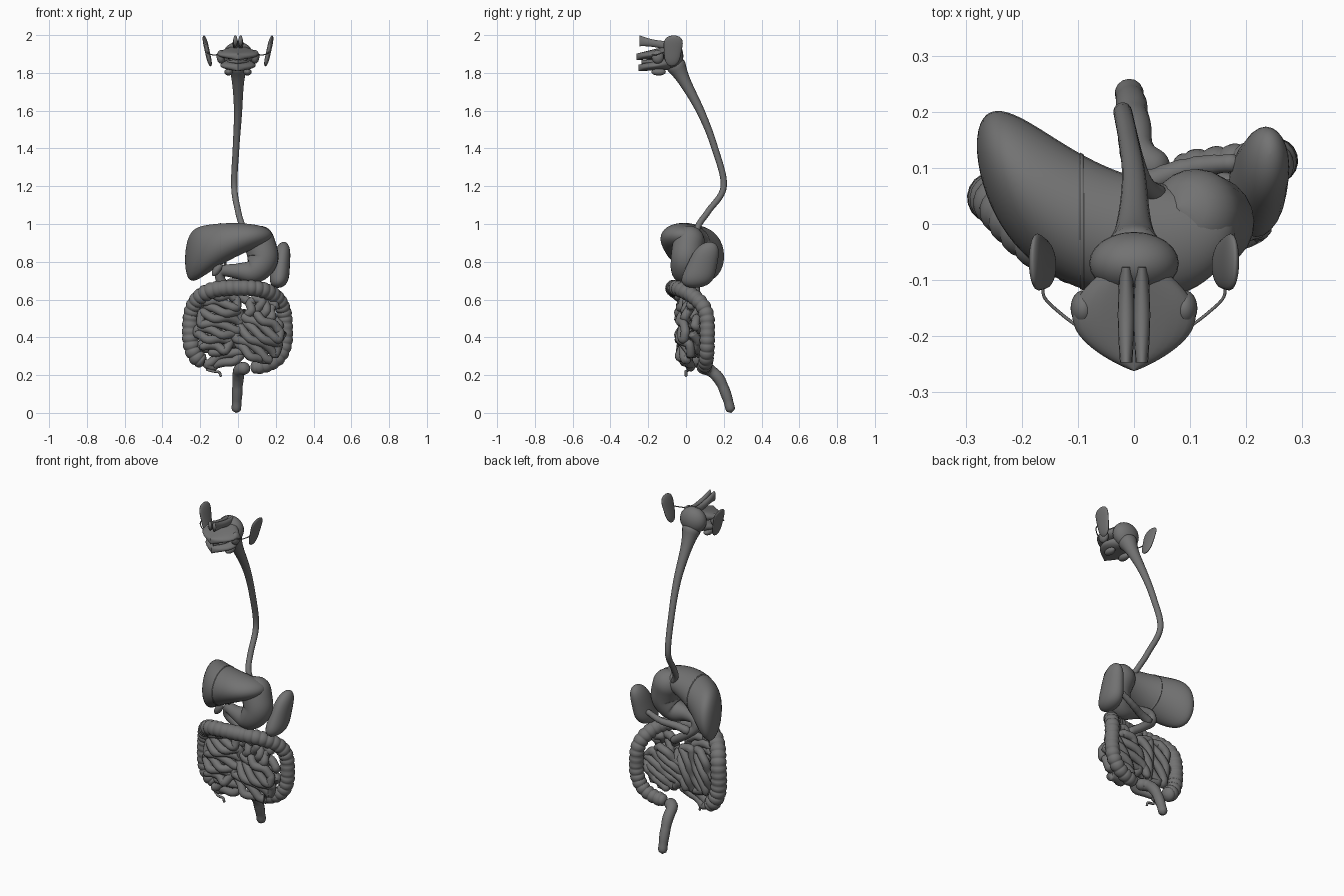
import bpy, bmesh
from math import sin, cos, pi, sqrt, copysign, exp
from mathutils import Vector, Matrix

if "Cube" in bpy.data.objects:
    bpy.data.objects.remove(bpy.data.objects["Cube"])

shade = 0.17
grey = (shade, shade, shade, 1)
mat = bpy.data.materials.new("dark grey")
mat.use_nodes = True
mat.diffuse_color = grey
mat.node_tree.nodes["Principled BSDF"].inputs["Base Color"].default_value = grey
X, Y, Z = Vector((1, 0, 0)), Vector((0, 1, 0)), Vector((0, 0, 1))


def finish(name, bm):
    bmesh.ops.recalc_face_normals(bm, faces=bm.faces)
    mesh = bpy.data.meshes.new(name)
    bm.to_mesh(mesh)
    bm.free()
    mesh.materials.append(mat)
    mesh.shade_smooth()
    obj = bpy.data.objects.new(name, mesh)
    bpy.context.collection.objects.link(obj)


def skin(name, sections, sides):
    """Join oval sections, each given as centre, axis u, axis v."""
    bm = bmesh.new()
    angles = [2 * pi * j / sides for j in range(sides)]
    rings = [[bm.verts.new(c + u * cos(w) + v * sin(w)) for w in angles]
             for c, u, v in sections]
    for ring, following in zip(rings, rings[1:]):
        for j in range(sides):
            k = (j + 1) % sides
            bm.faces.new((ring[j], ring[k], following[k], following[j]))
    bm.faces.new(rings[0])
    bm.faces.new(rings[-1])
    finish(name, bm)


def loft(name, rule, u, v, steps=24, sides=24):
    """Skin a rule that gives centre and both radii for a fraction of the length."""
    sections = []
    for i in range(steps + 1):
        # Cosine spacing packs sections towards the rounded ends
        centre, a, b = rule(.5 - .5 * cos(pi * i / steps))
        sections.append((Vector(centre), u * max(a, 0.001), v * max(b, 0.001)))
    skin(name, sections, sides)


def spline(keys, n):
    k = [Vector(p) for p in keys]
    k = [k[0] * 2 - k[1]] + k + [k[-1] * 2 - k[-2]]
    out = []
    for a, b, c, d in zip(k, k[1:], k[2:], k[3:]):
        for i in range(n):
            t = i / n
            out.append((b * 2 + (c - a) * t + (a * 2 - b * 5 + c * 4 - d) * t * t
                        + (b * 3 - a - c * 3 + d) * t ** 3) / 2)
    return out + [k[-2]]


def tube(name, keys, radius, n=8, sides=14, pouch=0, pitch=.036):
    """Round-ended tube; radius is a rule along the length, pouches are optional."""
    pts = spline(keys, n)
    last = len(pts) - 1
    runs = [0]
    for p, q in zip(pts, pts[1:]):
        runs.append(runs[-1] + (q - p).length)
    sections, u = [], Vector((.3, 1, .2))
    for i, p in enumerate(pts):
        along = (pts[min(i + 1, last)] - pts[max(i - 1, 0)]).normalized()
        u = (u - along * u.dot(along)).normalized()
        r = radius(i / last)
        inset = 1 - min(runs[i], runs[-1] - runs[i], r) / r
        r *= max(sqrt(1 - inset * inset), .05)
        r *= 1 - pouch + pouch * sqrt(abs(sin(pi * runs[i] / pitch)))
        sections.append((p, u * r, along.cross(u) * r))
    skin(name, sections, sides)


def ellipsoid(name, centre, size, tilt=0):
    bm = bmesh.new()
    place = Matrix.Translation(centre) @ Matrix.Rotation(tilt, 4, 'Y')
    bmesh.ops.create_uvsphere(bm, u_segments=24, v_segments=16, radius=1,
                              matrix=place @ Matrix.Diagonal((*size, 1)))
    finish(name, bm)


def coil(name, x, z, width, height, tilt, rows, y, bow):
    """Back-and-forth bowel loops inside a tilted oval."""
    keys = []
    for i in range(rows):
        t = (2 * i + 1) / rows - 1
        half = width * sqrt(1 - .75 * t * t)
        for step in (-1, -.8, -.3, .3, .8, 1):
            s = step * (-1) ** i
            px = half * s + .012 * sin(5 * i)
            pz = .011 * sin(4 * s + 2 * i) - t * height
            keys.append((x + px * cos(tilt) - pz * sin(tilt),
                         y + bow * (px / width) ** 2 + .012 * sin(3 * s + 2 * i),
                         z + px * sin(tilt) + pz * cos(tilt)))
    tube(name, keys, lambda t: .024, n=4, sides=10, pouch=.06, pitch=.03)


# Throat, with a funnel narrowing into the gullet
ellipsoid("throat", (0, -.07, 1.89), (.08, .056, .075))
tube("gullet", [(0, -.07, 1.87), (0, -.01, 1.76), (0, .08, 1.59), (-.01, .15, 1.41),
                (-.02, .2, 1.2), (0, .12, 1.07), (.02, .07, 1), (.05, .05, .94)],
     lambda t: .016 + .055 * exp(-8 * t), sides=18)


# Mouth: palate, lower jaw and tongue share one horseshoe outline
def mouth(name, front, z, rise, width, depth):
    loft(name, lambda t: ((0, front + .17 * t, z + rise * t),
                          width * sin(.8 * pi * t ** .85), depth * (1 + t) / 2), X, Z)


mouth("palate", -.262, 1.885, .025, .11, .034)
mouth("lower_jaw", -.252, 1.826, .025, .094, .034)
mouth("tongue", -.235, 1.858, 0, .06, .02)

# Paired parts of the head
for s, side in ((1, "left"), (-1, "right")):
    ellipsoid("cheek_" + side, (s * .09, -.15, 1.885), (.023, .032, .036))
    ellipsoid("jaw_gland_" + side, (s * .05, -.145, 1.805), (.022, .038, .019))
    loft("nasal_ridge_" + side,
         lambda t: ((s * .014, .17 * t - .247, 1.97 - .03 * t),
                    .011 + .004 * sin(pi * t), .02 + .04 * (t - .5) ** 2), X, Z, sides=14)
    # Flat leaf-shaped gland, broader at its top
    loft("salivary_gland_" + side,
         lambda t: ((s * (.145 + .036 * t), -.075 + .01 * t, 1.835 + .163 * t),
                    .013 * sqrt(1 - (2 * t - 1) ** 4),
                    (.037 + .02 * t) * sqrt(1 - (2 * t - 1) ** 4)), X, Y)
    tube("salivary_duct_" + side, [(s * .16, -.1, 1.915), (s * .16, -.13, 1.905),
                                   (s * .13, -.16, 1.895), (s * .09, -.19, 1.9)],
         lambda t: .003, sides=6)


# Liver: a deep right lobe sweeping forward to a thin left lobe
def liver(t, swell=1):
    u = 2 * t - 1
    centre = (.46 * t - .28, .14 - .46 * t + .31 * t * t, .81 + .25 * t - .12 * t * t)
    return (centre, swell * sqrt(1 - u ** 4) * (.14 - .05 * t),
            swell * sqrt(1 - u ** 8) * (.16 - .12 * t))


loft("liver", liver, Y, Z, steps=40, sides=30)
loft("liver_ligament", lambda t: liver(.4 + .015 * t, 1.015), Y, Z, steps=2, sides=30)
ellipsoid("gallbladder", (-.11, -.025, .76), (.02, .02, .042), .6)
tube("bile_duct", [(-.09, -.01, .79), (-.07, 0, .81), (-.07, .02, .77), (-.08, .03, .72)],
     lambda t: .007, sides=8)

# Stomach narrowing into the first bowel loop
tube("stomach", [(.08, .03, .985), (.12, .01, .88), (.13, 0, .81), (.08, -.01, .75),
                 (0, 0, .75), (-.08, .03, .75), (-.09, .04, .7), (-.02, .05, .64),
                 (.07, .03, .58)],
     lambda t: .023 + .06 / (1 + (t / .44) ** 6), sides=22)


# Spleen leaning back towards its top, and pancreas
def spleen(t):
    edge = sqrt(1 - (2 * t - 1) ** 4)
    return ((.212 + .03 * t, .045 + .08 * t, .662 + .243 * t),
            edge * (.057 - .018 * t), edge * (.097 - .035 * t))


loft("spleen", spleen, X, Y)
tube("pancreas", [(-.07, .06, .68), (.01, .07, .7), (.1, .1, .72), (.19, .11, .76)],
     lambda t: .026 - .01 * t, pouch=.15, pitch=.02)


# Large bowel: a pouched, rounded-square frame around the small bowel
def frame_point(t):
    angle = pi * (1.31 - 1.77 * t)
    x, z = (copysign(abs(f) ** .65, f) for f in (cos(angle), sin(angle)))
    return ((.252 - .012 * max(0, z)) * x, .08 + .033 * x - .14 * max(0, z) ** 3,
            .45 + .212 * z)


tube("large_bowel", [frame_point(i / 40) for i in range(41)],
     lambda t: .047 - .008 * t, sides=18, pouch=.18)
tube("rectum", [(.06, .085, .235), (.01, .12, .23), (0, .175, .18), (-.005, .215, .09),
                (-.01, .24, 0)], lambda t: .036 - .011 * t, pouch=.1, pitch=.09)
tube("appendix", [(-.17, .02, .23), (-.13, 0, .22), (-.1, 0, .215), (-.09, 0, .19)],
     lambda t: .007, sides=8)

# Small bowel: front bundles, then the recessed back layer
coil("small_bowel_right", -.1, .485, .105, .155, -.2, 8, -.03, .035)
coil("small_bowel_left", .105, .4, .12, .115, -.6, 6, -.025, .04)
coil("small_bowel_upper", .12, .54, .065, .075, 1.2, 4, .005, .02)
coil("small_bowel_lower", -.055, .31, .11, .055, .35, 3, 0, .02)
coil("small_bowel_back_right", -.09, .45, .13, .12, 1.1, 6, .055, -.02)
coil("small_bowel_back_left", .1, .42, .12, .115, .5, 6, .065, -.02)
